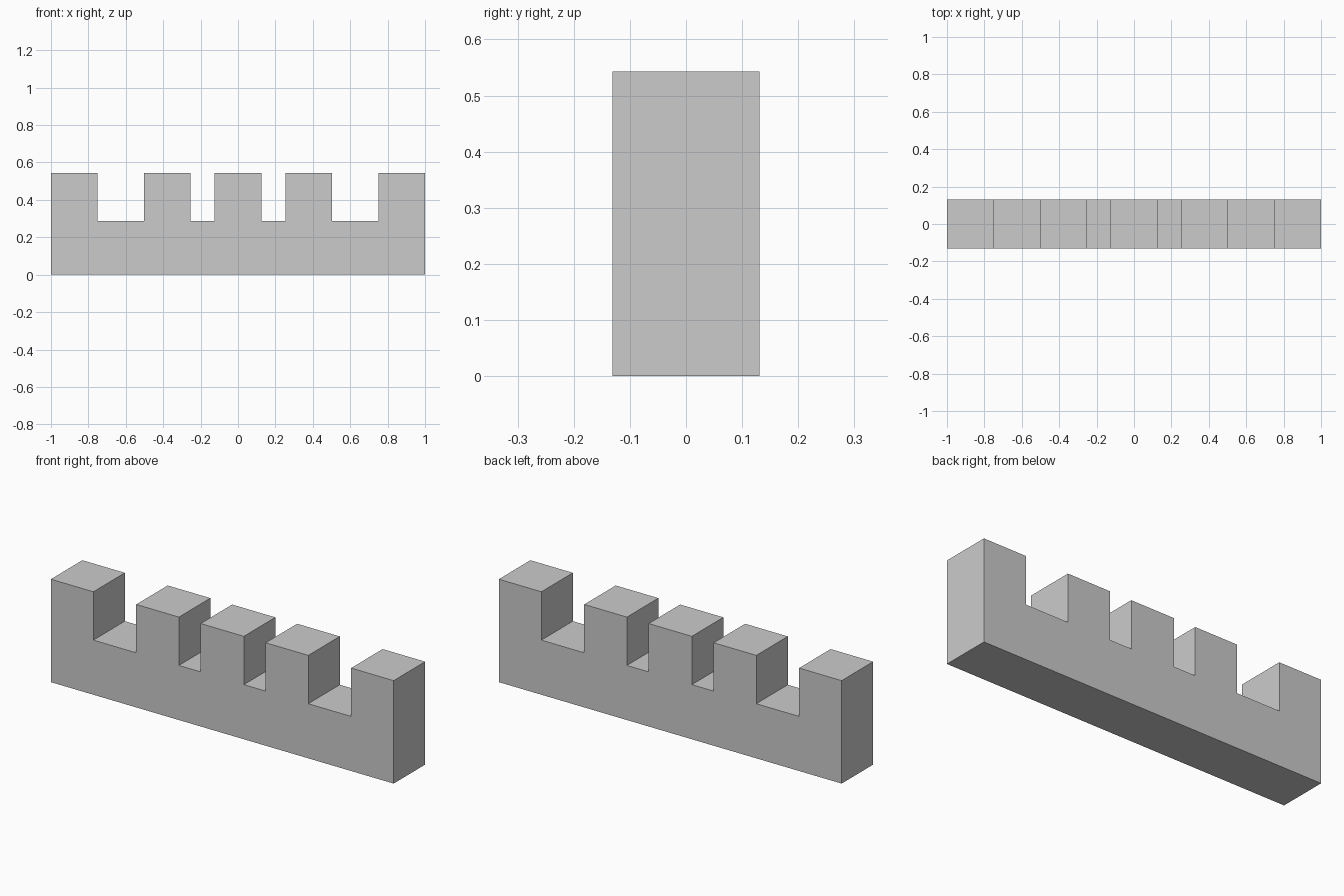
import bpy
import bmesh

if "Cube" in bpy.data.objects:
    bpy.data.objects.remove(bpy.data.objects["Cube"])

HALF_DEPTH = 0.131
BASE_Z, TOP_Z = 0.288, 0.543
# Right-hand half of the teeth: (start x, end x), the first one is centred
TEETH = [(-0.126, 0.126), (0.253, 0.502), (0.752, 1.0)]

# All teeth from left to right
teeth = [(-b, -a) for a, b in reversed(TEETH[1:])] + TEETH

# Crenellated front outline: bottom edge, then along the teeth right to left
outline = [(-1.0, 0.0), (1.0, 0.0)]
for a, b in reversed(teeth):
    if b < 1.0:
        outline.append((b, BASE_Z))
    outline += [(b, TOP_Z), (a, TOP_Z)]
    if a > -1.0:
        outline.append((a, BASE_Z))

# Extrude the outline through the wall thickness
bm = bmesh.new()
face = bm.faces.new([bm.verts.new((x, -HALF_DEPTH, z)) for x, z in outline])
extruded = bmesh.ops.extrude_face_region(bm, geom=[face], use_keep_orig=True)
moved = [v for v in extruded["geom"] if isinstance(v, bmesh.types.BMVert)]
bmesh.ops.translate(bm, verts=moved, vec=(0, 2 * HALF_DEPTH, 0))
bmesh.ops.recalc_face_normals(bm, faces=bm.faces)

mesh = bpy.data.meshes.new("crenellated_wall")
bm.to_mesh(mesh)
bm.free()
wall = bpy.data.objects.new("crenellated_wall", mesh)
bpy.context.collection.objects.link(wall)
